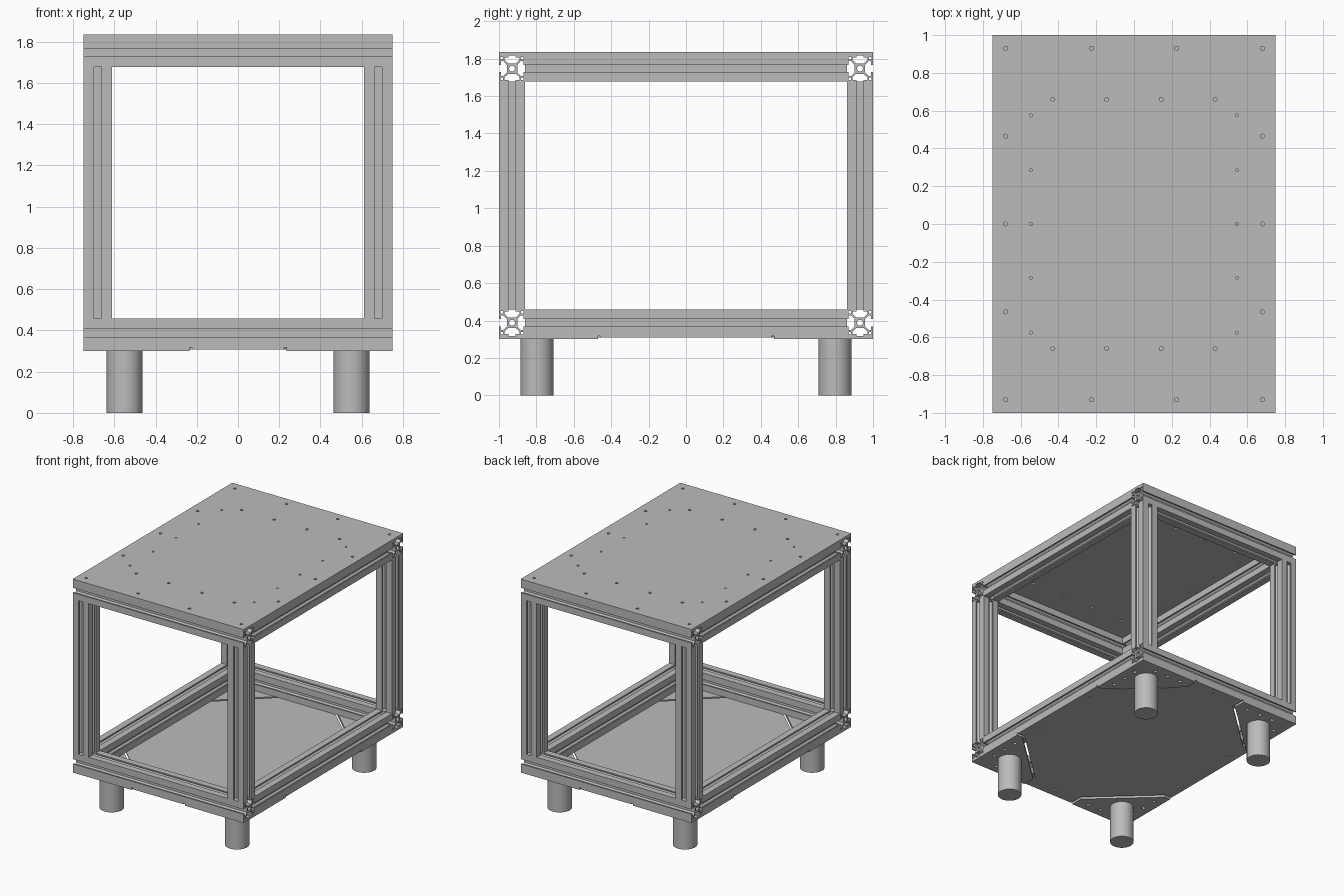
import bpy, bmesh, math
from mathutils import Matrix

cube = bpy.data.objects.get("Cube")
if cube:
    bpy.data.objects.remove(cube, do_unlink=True)

metal = bpy.data.materials.new("brushed grey metal")
metal.use_nodes = True
GREY = (0.5, 0.5, 0.5, 1)
metal.diffuse_color = GREY
metal.node_tree.nodes["Principled BSDF"].inputs["Base Color"].default_value = GREY

# Main heights and half sizes
W, D = 0.75, 1.0
PLATE, BEAM = 0.018, 0.14
FLOOR = 0.30
LOW = FLOOR + PLATE
HIGH = 1.677
TOP = HIGH + BEAM
H = BEAM / 2
SIGNS = [(1, 1), (-1, 1), (-1, -1), (1, -1)]


def circle(x, y, r, n=12):
    return [(x + r * math.cos(2 * math.pi * i / n), y + r * math.sin(2 * math.pi * i / n))
            for i in range(n)]


def extrude(name, loops, length):
    """Mesh from a filled outline with holes, extruded along z about its middle."""
    curve = bpy.data.curves.new(name, 'CURVE')
    curve.dimensions = '2D'
    curve.fill_mode = 'BOTH'
    curve.extrude = length / 2
    for loop in loops:
        spline = curve.splines.new('POLY')
        spline.points.add(len(loop) - 1)
        for point, (x, y) in zip(spline.points, loop):
            point.co = (x, y, 0, 1)
        spline.use_cyclic_u = True
    temp = bpy.data.objects.new(name, curve)
    mesh = bpy.data.meshes.new_from_object(temp)
    bpy.data.objects.remove(temp)
    bpy.data.curves.remove(curve)
    bm = bmesh.new()
    bm.from_mesh(mesh)
    bmesh.ops.remove_doubles(bm, verts=bm.verts, dist=0.00005)
    bmesh.ops.recalc_face_normals(bm, faces=bm.faces)
    bm.to_mesh(mesh)
    bm.free()
    mesh.name = name
    mesh.materials.clear()
    mesh.materials.append(metal)
    mesh.shade_smooth()
    mesh.set_sharp_from_angle(angle=math.radians(35))
    return mesh


def place(name, mesh, location, turn=None):
    obj = bpy.data.objects.new(name, mesh)
    obj.matrix_world = Matrix.Translation(location) @ (turn or Matrix())
    bpy.context.collection.objects.link(obj)
    return obj


# Slotted beam section: one side, turned four times
side = [(H, H), (0.019, H), (0.019, 0.06), (0.04, 0.06), (0.04, 0.047), (0.02, 0.028),
        (-0.02, 0.028), (-0.04, 0.047), (-0.04, 0.06), (-0.019, 0.06), (-0.019, H)]
outline = []
for k in range(4):
    c, s = [(1, 0), (0, 1), (-1, 0), (0, -1)][k]
    outline += [(c * x - s * y, s * x + c * y) for x, y in side]
section = [outline, circle(0, 0, 0.016)]
for sx, sy in SIGNS:
    section.append([(sx * x, sy * y) for x, y in
                    [(0.049, 0.049), (0.062, 0.049), (0.062, 0.062), (0.049, 0.062)]])

# Frame beams
cross_beam = extrude("cross_beam", section, 2 * W)
side_beam = extrude("side_beam", section, 2 * (D - BEAM))
post = extrude("post", section, HIGH - LOW - BEAM)
along_x = Matrix.Rotation(math.pi / 2, 4, 'Y')
along_y = Matrix.Rotation(math.pi / 2, 4, 'X')
for level, z in (("lower", LOW + H), ("upper", HIGH + H)):
    for s, end in ((-1, "front"), (1, "back")):
        place(f"{level}_{end}_beam", cross_beam, (0, s * (D - H), z), along_x)
    for s, end in ((-1, "right"), (1, "left")):
        place(f"{level}_{end}_beam", side_beam, (s * (W - H), 0, z), along_y)
for sx, sy in SIGNS:
    place("corner_post", post, (sx * (W - H), sy * (D - H), (LOW + BEAM + HIGH) / 2))

# Table top with screw holes
spots = set()
for sx, sy in SIGNS:
    for x, ys in ((0.68, (0.93, 0.465, 0)), (0.225, (0.93,)), (0.43, (0.66,)),
                  (0.145, (0.66,)), (0.545, (0.575, 0.285, 0))):
        spots |= {(sx * x, sy * y if y else 0) for y in ys}
holes = [circle(x, y, 0.008 if abs(x) == 0.545 else 0.011) for x, y in sorted(spots)]
sheet = [(sx * W, sy * D) for sx, sy in SIGNS]
place("top_plate", extrude("top_plate", [sheet] + holes, PLATE), (0, 0, TOP + PLATE / 2))

# Floor panel with cut corners, slightly thinner than the foot plates
GAP = 0.012
cut = [(0, 0.53), (0.05, 0.53), (0.515, 0.10), (0.515, 0)]
floor_outline = []
for sx, sy in SIGNS:
    wide = [(a + (GAP if a else 0), b + (GAP if b else 0)) for a, b in cut]
    pts = [(sx * (W - a), sy * (D - b)) for a, b in wide]
    floor_outline += pts if sx * sy > 0 else pts[::-1]
floor_holes = [circle(x, y, 0.011) for x, y in
               [(0.68, 0.3), (0.68, -0.3), (-0.68, 0.3), (-0.68, -0.3), (0, 0.93), (0, -0.93)]]
place("floor_panel", extrude("floor_panel", [floor_outline] + floor_holes, 0.01),
      (0, 0, LOW - 0.005))

# Foot plates and round feet
foot = extrude("foot", [circle(0, 0, 0.088, 48)], FLOOR)
plate_holes = [(0.07, 0.18), (0.07, 0.3), (0.07, 0.42), (0.18, 0.07), (0.3, 0.07), (0.42, 0.07)]
for sx, sy in SIGNS:
    loops = [[(sx * (W - a), sy * (D - b)) for a, b in [(0, 0)] + cut]]
    loops += [circle(sx * (W - a), sy * (D - b), 0.014) for a, b in plate_holes]
    place("foot_plate", extrude("foot_plate", loops, PLATE), (0, 0, FLOOR + PLATE / 2))
    place("foot", foot, (sx * 0.55, sy * 0.797, FLOOR / 2))
